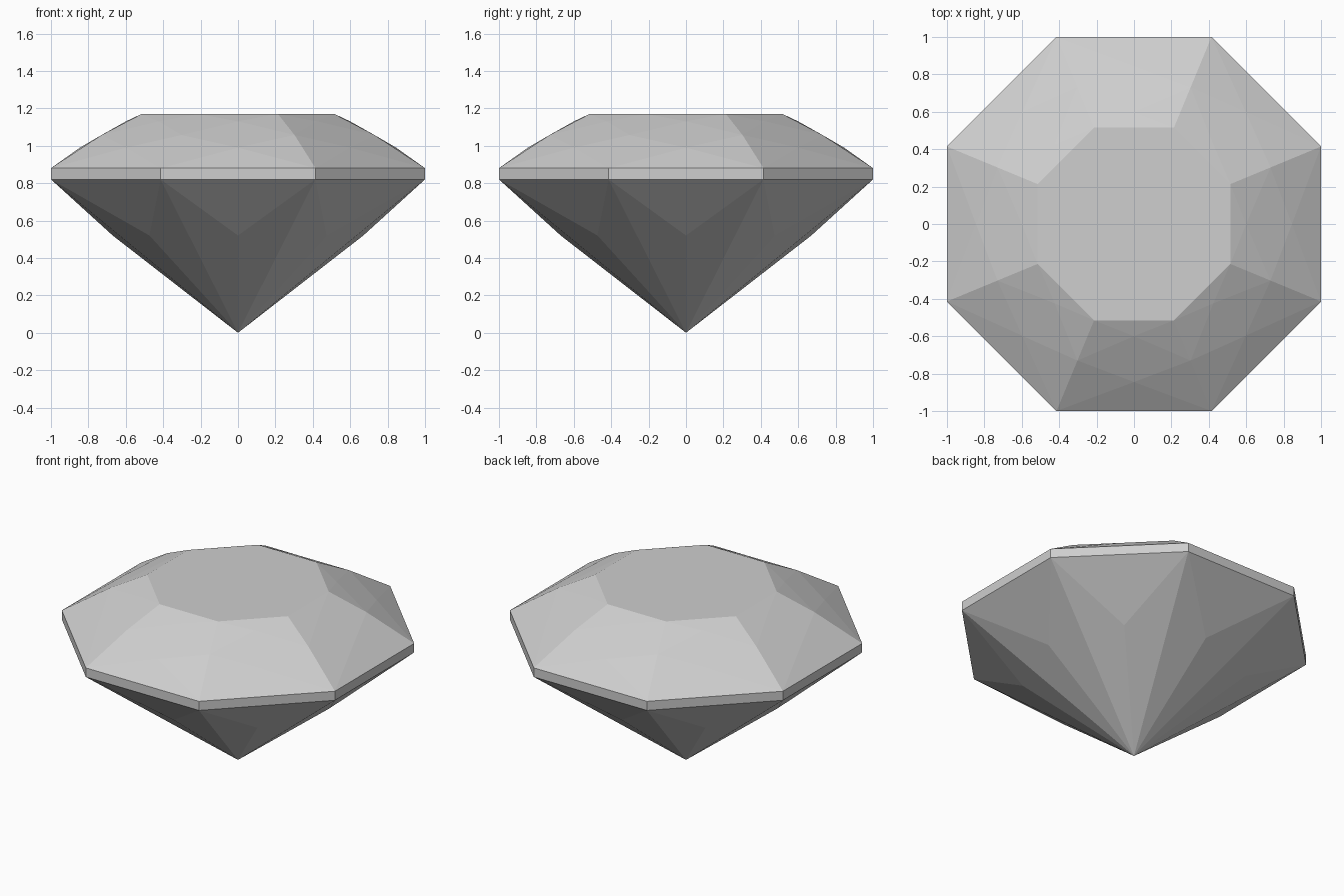
import bpy
import bmesh
from math import pi, sin, cos

default_cube = bpy.data.objects.get("Cube")
if default_cube:
    bpy.data.objects.remove(default_cube, do_unlink=True)

SIDES = 8
HALF_STEP = pi / SIDES

# One flat colour for the whole stone
grey = bpy.data.materials.new("pale grey")
grey.use_nodes = True
colour = (0.62, 0.62, 0.62, 1)
grey.diffuse_color = colour
grey.node_tree.nodes["Principled BSDF"].inputs["Base Color"].default_value = colour

bm = bmesh.new()


def ring(distance, z, corner):
    """Ring of vertices: on the corners of an octagon with this apothem,
    or in the middle of its sides."""
    radius = distance / cos(HALF_STEP) if corner else distance
    shift = HALF_STEP if corner else 0
    return [bm.verts.new((radius * cos(2 * HALF_STEP * i + shift),
                          radius * sin(2 * HALF_STEP * i + shift), z))
            for i in range(SIDES)]


# Levels from the flat top down to the point
table = ring(0.515, 1.17, True)
star = ring(0.6, 1.13, False)
waist = ring(0.73, 1.057, True)
upper_mid = ring(0.845, 0.99, False)
girdle_top = ring(1, 0.88, True)
girdle_bottom = ring(1, 0.82, True)
lower_mid = ring(0.67, 0.52, False)
tip = bm.verts.new((0, 0, 0))

bm.faces.new(table)
for i in range(SIDES):
    j = i - 1  # the corner before side i
    facets = [
        # Crown
        (table[j], star[i], table[i]),
        (table[j], waist[j], star[i]),
        (table[i], star[i], waist[i]),
        (star[i], waist[j], upper_mid[i], waist[i]),
        (waist[j], girdle_top[j], upper_mid[i]),
        (waist[i], upper_mid[i], girdle_top[i]),
        (upper_mid[i], girdle_top[j], girdle_top[i]),
        # Girdle
        (girdle_top[j], girdle_bottom[j], girdle_bottom[i], girdle_top[i]),
        # Pavilion
        (girdle_bottom[j], lower_mid[i], girdle_bottom[i]),
        (girdle_bottom[j], tip, lower_mid[i]),
        (lower_mid[i], tip, girdle_bottom[i]),
    ]
    for facet in facets:
        bm.faces.new(facet)

bmesh.ops.recalc_face_normals(bm, faces=bm.faces[:])
mesh = bpy.data.meshes.new("cut_gem")
bm.to_mesh(mesh)
bm.free()
mesh.materials.append(grey)
gem = bpy.data.objects.new("cut_gem", mesh)
bpy.context.collection.objects.link(gem)
